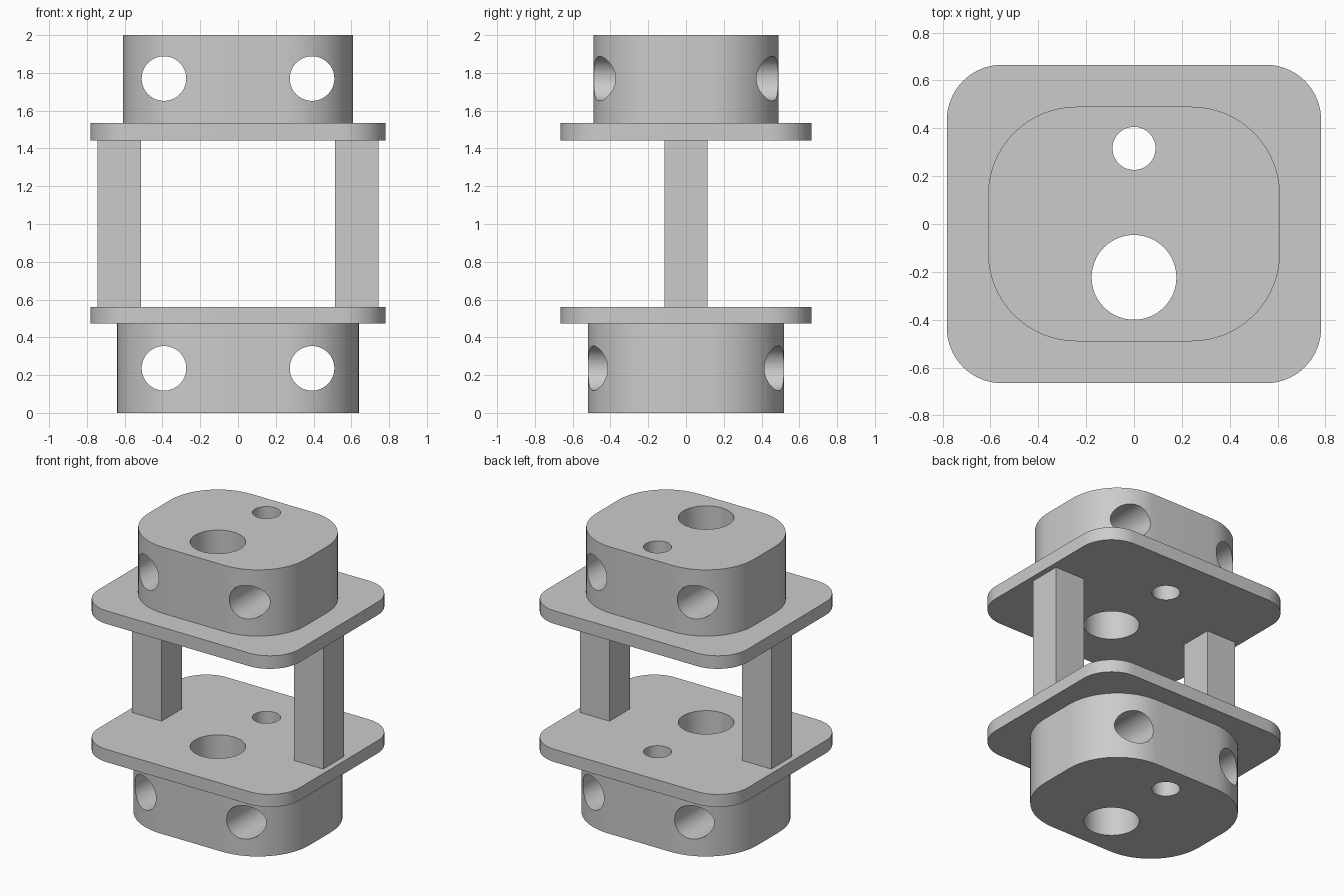
import bpy
import bmesh
from math import radians, cos, sin, pi
from mathutils import Matrix

cube = bpy.data.objects.get("Cube")
if cube:
    bpy.data.objects.remove(cube, do_unlink=True)

grey = bpy.data.materials.new("plain grey")
grey.use_nodes = True
colour = (0.6, 0.6, 0.6, 1)
grey.diffuse_color = colour
grey.node_tree.nodes["Principled BSDF"].inputs["Base Color"].default_value = colour


def make_object(name, bm):
    bmesh.ops.recalc_face_normals(bm, faces=bm.faces)
    mesh = bpy.data.meshes.new(name)
    bm.to_mesh(mesh)
    bm.free()
    mesh.materials.append(grey)
    obj = bpy.data.objects.new(name, mesh)
    bpy.context.collection.objects.link(obj)
    return obj


def rounded_slab(name, half_x, half_y, radius, bottom, top, steps=16):
    """Upright prism with a rounded rectangle outline."""
    bm = bmesh.new()
    verts = []
    for corner, (sx, sy) in enumerate([(1, 1), (-1, 1), (-1, -1), (1, -1)]):
        for i in range(steps + 1):
            a = (corner + i / steps) * pi / 2
            verts.append(bm.verts.new((sx * (half_x - radius) + radius * cos(a),
                                       sy * (half_y - radius) + radius * sin(a), bottom)))
    face = bm.faces.new(verts)
    extruded = bmesh.ops.extrude_face_region(bm, geom=[face])["geom"]
    moved = [v for v in extruded if isinstance(v, bmesh.types.BMVert)]
    bmesh.ops.translate(bm, verts=moved, vec=(0, 0, top - bottom))
    return make_object(name, bm)


def drill(name, location, radius, along_y=False):
    """Long cylinder used as a hole cutter."""
    bm = bmesh.new()
    turn = Matrix.Rotation(pi / 2 if along_y else 0, 4, "X")
    bmesh.ops.create_cone(bm, cap_ends=True, segments=64, radius1=radius, radius2=radius,
                          depth=5, matrix=Matrix.Translation(location) @ turn)
    obj = make_object(name, bm)
    obj.hide_render = True
    return obj


# Blocks and plates
upper_block = rounded_slab("upper_block", 0.61, 0.49, 0.37, 1.535, 2.0)
lower_block = rounded_slab("lower_block", 0.64, 0.52, 0.40, 0.0, 0.472)
upper_plate = rounded_slab("upper_plate", 0.782, 0.665, 0.23, 1.443, 1.535)
lower_plate = rounded_slab("lower_plate", 0.782, 0.665, 0.23, 0.472, 0.561)

# Vertical bores through everything, cross bores through the blocks
vertical = [drill("large_bore", (0, -0.223, 1), 0.177),
            drill("small_bore", (0, 0.316, 1), 0.09)]


def cross(z):
    return [drill("cross_bore", (side * 0.392, 0, z), 0.118, True) for side in (-1, 1)]


cuts = {upper_block: vertical + cross(1.77), lower_block: vertical + cross(0.236),
        upper_plate: vertical, lower_plate: vertical}
for obj, cutters in cuts.items():
    for cutter in cutters:
        mod = obj.modifiers.new("bore", "BOOLEAN")
        mod.operation = "DIFFERENCE"
        mod.solver = "EXACT"
        mod.object = cutter

# Bake the bores, then drop the cutters
bpy.context.view_layer.update()
graph = bpy.context.evaluated_depsgraph_get()
baked = {obj: bpy.data.meshes.new_from_object(obj.evaluated_get(graph)) for obj in cuts}
for obj, mesh in baked.items():
    obj.modifiers.clear()
    obj.data = mesh
for cutter in {c for cutters in cuts.values() for c in cutters}:
    bpy.data.objects.remove(cutter, do_unlink=True)

bpy.ops.object.select_all(action="DESELECT")
for obj in cuts:
    obj.select_set(True)
bpy.context.view_layer.objects.active = upper_block
bpy.ops.object.shade_smooth_by_angle(angle=radians(30))

# Square posts between the plates
for name, side in (("left_post", 1), ("right_post", -1)):
    bm = bmesh.new()
    bmesh.ops.create_cube(bm, size=1, matrix=Matrix.Translation((side * 0.629, 0, 1.002))
                          @ Matrix.Diagonal((0.23, 0.23, 0.882, 1)))
    make_object(name, bm)
